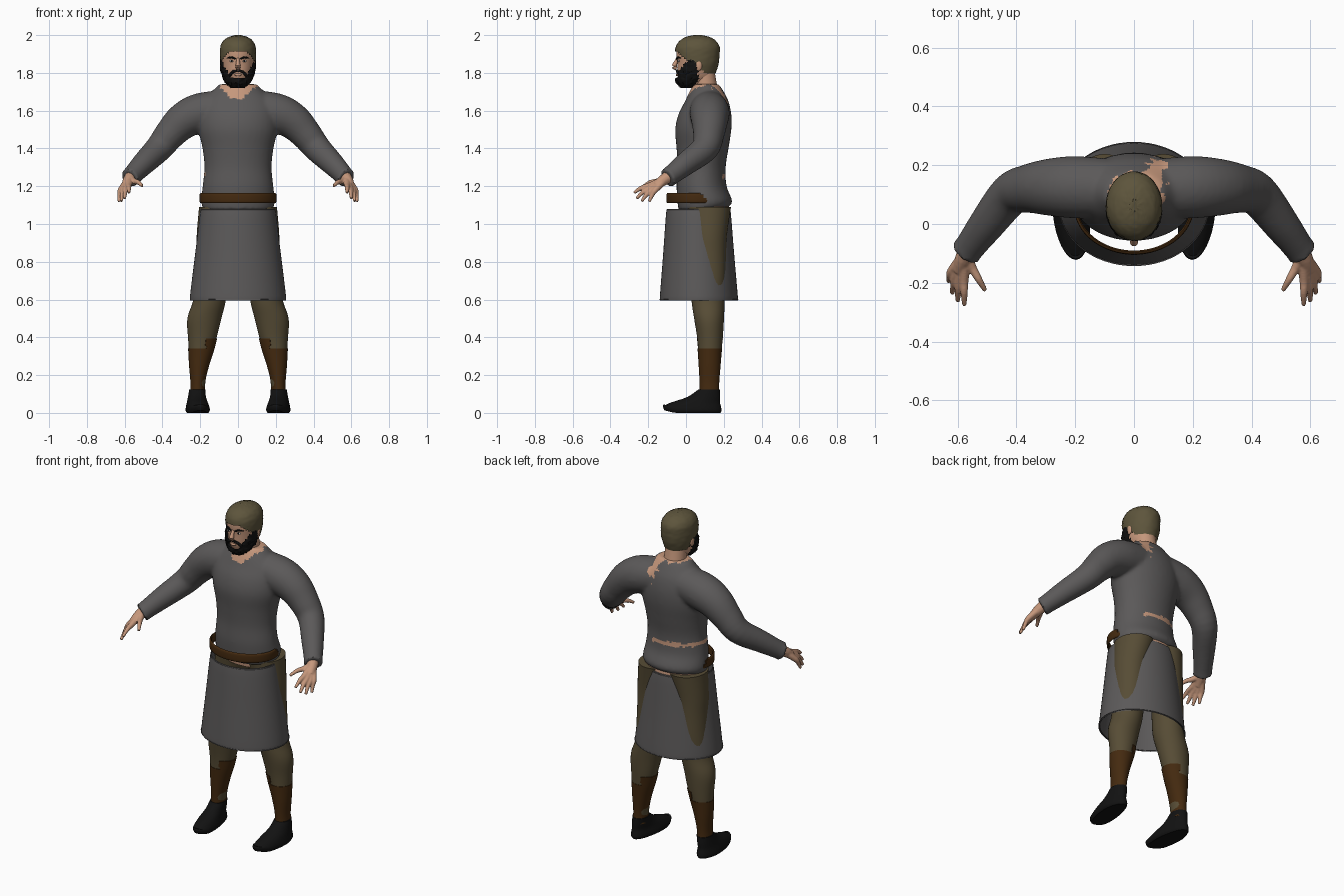
import bpy, bmesh, math, random
from mathutils import Vector, noise

random.seed(4)
cube = bpy.data.objects.get("Cube")
if cube:
    bpy.data.objects.remove(cube)


def material(name, r, g, b):
    m = bpy.data.materials.new(name)
    m.use_nodes = True
    m.diffuse_color = (r, g, b, 1)
    bsdf = next(n for n in m.node_tree.nodes if n.type == 'BSDF_PRINCIPLED')
    bsdf.inputs["Base Color"].default_value = (r, g, b, 1)
    bsdf.inputs["Roughness"].default_value = 0.9
    return m


WOOL = material("grey wool", .105, .1, .1)
SKIN = material("skin", .56, .31, .2)
HAIR = material("olive brown hair", .11, .09, .045)
CLOTH = material("olive trousers", .095, .073, .036)
LEATHER = material("brown leather", .058, .023, .005)
BLACK = material("black", .006, .006, .006)
WHITE = material("eye white", .6, .57, .52)
parts = []


def spline(rows, n):
    """Catmull-Rom through rows of numbers, n steps per span."""
    out = []
    for i in range(len(rows) - 1):
        a, b, c, d = (rows[max(0, min(len(rows) - 1, i + k))] for k in (-1, 0, 1, 2))
        for s in range(n):
            t = s / n
            out.append([q + .5 * t * (r - p + t * (2*p - 5*q + 4*r - u + t * (3*(q - r) + u - p)))
                        for p, q, r, u in zip(a, b, c, d)])
    return out + [list(rows[-1])]


def circle(n):
    return [(math.cos(2 * math.pi * k / n), math.sin(2 * math.pi * k / n)) for k in range(n)]


def loft(rows, n=40, steps=4, side=1):
    """Level ellipses from rows of z, centre x, centre y, radius x, radius y."""
    return [[Vector((side * (cx + rx * c), cy + ry * s, z)) for c, s in circle(n)]
            for z, cx, cy, rx, ry in spline(rows, steps)]


def limb(rows, n=16, steps=4, side=1):
    """Round rings across a path from rows of x, y, z, radius."""
    pts = spline(rows, steps)
    pos = [Vector((side * p[0], p[1], p[2])) for p in pts]
    rings = []
    for i, p in enumerate(pos):
        t = (pos[min(i + 1, len(pos) - 1)] - pos[max(i - 1, 0)]).normalized()
        u = t.cross(Vector((0, 0, 1))).normalized()
        v = u.cross(t)
        rings.append([p + pts[i][3] * (u * c + v * s) for c, s in circle(n)])
    return rings


def make(name, tubes, mat, cap=True, keep=None, jitter=0, thick=0, voxel=0, shape=None):
    bm = bmesh.new()
    for rings in tubes:
        vs = [[bm.verts.new(p) for p in r] for r in rings]
        n = len(vs[0])
        for a, b in zip(vs, vs[1:]):
            for k in range(n):
                bm.faces.new((a[k], a[(k + 1) % n], b[(k + 1) % n], b[k]))
        if cap:
            bm.faces.new(vs[0])
            bm.faces.new(vs[-1])
    bmesh.ops.recalc_face_normals(bm, faces=bm.faces)
    if keep:
        drop = [f for f in bm.faces if not keep(f.calc_center_median())]
        bmesh.ops.delete(bm, geom=drop, context='FACES')
    for v in bm.verts:
        if shape:
            shape(v.co)
        v.co += Vector([random.uniform(-jitter, jitter) for _ in range(3)])
    me = bpy.data.meshes.new(name)
    bm.to_mesh(me)
    bm.free()
    o = bpy.data.objects.new(name, me)
    bpy.context.scene.collection.objects.link(o)
    if thick:
        m = o.modifiers.new("Thickness", 'SOLIDIFY')
        m.thickness = thick
        m.offset = -1
    if voxel:
        m = o.modifiers.new("Blend", 'REMESH')
        m.mode = 'VOXEL'
        m.voxel_size = voxel
        m = o.modifiers.new("Soften", 'SMOOTH')
        m.iterations = 6 if voxel > .005 else 2
    if o.modifiers:
        dg = bpy.context.evaluated_depsgraph_get()
        me = bpy.data.meshes.new_from_object(o.evaluated_get(dg))
        o.modifiers.clear()
        o.data = me
    o.data.materials.clear()
    o.data.materials.append(mat)
    parts.append(o)
    return o


def ball(name, loc, size, mat):
    bm = bmesh.new()
    bmesh.ops.create_uvsphere(bm, u_segments=16, v_segments=10, radius=1)
    for v in bm.verts:
        v.co = Vector([a * b for a, b in zip(v.co, size)]) + Vector(loc)
    me = bpy.data.meshes.new(name)
    bm.to_mesh(me)
    bm.free()
    o = bpy.data.objects.new(name, me)
    bpy.context.scene.collection.objects.link(o)
    me.materials.append(mat)
    parts.append(o)


# Tunic: body and sleeves blended into one surface
profile = [(1.075, -.04, .20, .18), (1.115, -.045, .245, .195), (1.2, -.05, .215, .187),
           (1.3, -.045, .21, .178), (1.4, -.05, .225, .188), (1.5, -.057, .24, .21),
           (1.58, -.04, .24, .21), (1.65, -.005, .225, .19), (1.7, .018, .2, .14), (1.74, .04, .175, .1)]
body = [(z, 0, (f + b) / 2, w, (b - f) / 2) for z, f, b, w in profile]
sleeve = [(.06, .12, 1.61, .1), (.2, .125, 1.587, .106), (.29, .125, 1.545, .097), (.36, .12, 1.475, .083),
          (.42, .1, 1.4, .073), (.5, 0, 1.32, .062), (.56, -.08, 1.257, .052), (.575, -.1, 1.243, .055)]
tunic = make("tunic", [loft(body)] + [limb(sleeve, 24, side=s) for s in (1, -1)], WOOL, voxel=.01)
tunic.data.materials.append(SKIN)
for f in tunic.data.polygons:
    c = f.center
    rag = noise.noise(c * 35)
    neck = c.z > 1.66 and math.hypot(c.x / .095, (c.y - .09) / .088) < 1 + .2 * rag
    hole = c.z > 1.6 and math.hypot((c.x - .08) / .035, (c.y - .165) / .05) < 1 + .9 * rag
    slit = c.y > .05 and -.2 < c.x < .09 and abs(c.z - 1.255 + .06 * c.x) < .011 + .008 * rag
    f.material_index = int(neck or hole or slit)

# Waist, belt and open skirt
make("bare_waist", [loft([(1.04, 0, .12, .178, .113), (1.13, 0, .11, .178, .113)])], SKIN)
make("belt", [loft([(1.11, 0, .06, .195, .155), (1.118, 0, .06, .203, .163),
                    (1.157, 0, .06, .203, .163), (1.165, 0, .06, .195, .155)], 64)],
     LEATHER, cap=False, thick=.012, keep=lambda c: c.y < .1 - (c.z - 1.14))
make("skirt", [loft([(1.07, 0, .066, .192, .163), (1.06, 0, .066, .2, .171), (.84, 0, .067, .227, .188),
                     (.62, 0, .068, .254, .206), (.6, 0, .068, .252, .205)], 64)],
     WOOL, cap=False, thick=.006)

# Legs, boots and shoes
leg = [(1.09, .1, .12, .106, .118), (.95, .125, .118, .093, .1), (.85, .133, .118, .087, .095),
       (.72, .14, .12, .085, .092), (.6, .15, .117, .086, .088), (.5, .178, .122, .09, .079),
       (.39, .19, .127, .074, .067), (.25, .207, .125, .048, .056), (.1, .215, .123, .035, .048)]
boot = [(.41, .187, .127, .08, .073), (.34, .194, .126, .07, .065),
        (.25, .206, .125, .053, .058), (.16, .213, .124, .039, .052), (.09, .215, .124, .04, .052)]
shoe = [(0, .22, .034, .054, .148), (.012, .22, .034, .062, .154), (.03, .22, .034, .061, .152),
        (.055, .22, .052, .054, .128), (.085, .218, .095, .047, .086), (.125, .215, .123, .043, .056)]


def toe_in(co):
    """Swing the toe towards the middle and lift its tip."""
    front = max(0, .1 - co.y)
    co.x -= math.copysign(.1 * front, co.x)
    co.z += .25 * max(0, front - .16) * (1 if co.z < .03 else .3)


for s, tag in ((1, "left"), (-1, "right")):
    make(tag + "_trouser_leg", [loft(leg, side=s)], CLOTH)
    make(tag + "_boot", [loft(boot, 48, 6, s)], LEATHER, cap=False, thick=.004,
         keep=lambda c: c.z < .345 + (.045 if abs(c.x) < .17 else 0))
    make(tag + "_shoe", [loft(shoe, 32, 3, s)], BLACK, shape=toe_in)

# Hands: every finger runs from the wrist to its tip
fingers = [((.55, -.15, 1.226), (.506, -.226, 1.2)), ((.578, -.19, 1.205), (.577, -.276, 1.165)),
           ((.594, -.188, 1.192), (.6, -.262, 1.135)), ((.608, -.176, 1.183), (.618, -.235, 1.12)),
           ((.62, -.16, 1.182), (.631, -.195, 1.118))]
for s, tag in ((1, "left"), (-1, "right")):
    tubes = [limb([(.558, -.075, 1.262, .034), (.58, -.12, 1.232, .03), (.595, -.16, 1.203, .022)], 12, 3, s)]
    for k, t in fingers:
        mid = [(a + b) / 2 for a, b in zip(k, t)]
        mid[2] += .008
        tubes.append(limb([(.574, -.105, 1.242, .022), (*k, .016), (*mid, .0125), (*t, .008)], 10, 3, s))
    make(tag + "_hand", tubes, SKIN, voxel=.0045)

# Head and neck
skull = [(1.735, 0, .04, .045, .06), (1.77, 0, .05, .065, .088), (1.8, 0, .053, .076, .098),
         (1.85, 0, .06, .085, .106), (1.9, 0, .06, .088, .11), (1.94, 0, .062, .084, .106),
         (1.97, 0, .062, .066, .083), (1.99, 0, .062, .03, .04)]
make("neck", [loft([(1.62, 0, .125, .075, .065), (1.72, 0, .105, .063, .062), (1.82, 0, .085, .06, .065)])], SKIN)
make("head", [loft(skull)], SKIN)


def hairline(c):
    if c.y < .05:
        return c.z > 1.915 - 1.2 * max(0, abs(c.x) - .045)
    return c.z > 1.8 + .9 * max(0, .1 - c.y)


cap_rows = [(z + .004, cx, cy, rx + .008, ry + .008) for z, cx, cy, rx, ry in skull[2:-1]]
cap_rows += [(1.991, 0, .062, .045, .058), (2.0, 0, .062, .012, .016)]
make("hair", [loft([(1.785, 0, .055, .07, .094)] + cap_rows, 48, 5)], HAIR, keep=hairline, jitter=.0012)
make("beard", [loft([(1.722, 0, .005, .035, .035), (1.75, 0, .018, .068, .07), (1.79, 0, .035, .085, .094),
                     (1.83, 0, .045, .093, .104), (1.87, 0, .05, .093, .106)], 48, 5)], BLACK, jitter=.004,
     keep=lambda c: c.y < .065 and c.z < 1.776 + 2 * max(0, abs(c.x) - .042))

# Face
make("nose", [limb([(0, -.045, 1.875, .008), (0, -.057, 1.85, .011), (0, -.062, 1.833, .014),
                    (0, -.05, 1.823, .009)], 12)], SKIN)
ball("lips", (0, -.047, 1.79), (.02, .007, .007), SKIN)
for s, tag in ((1, "left"), (-1, "right")):
    ball(tag + "_eye", (s * .033, -.0385, 1.863), (.013, .005, .006), WHITE)
    ball(tag + "_pupil", (s * .033, -.042, 1.863), (.005, .003, .0055), BLACK)
    ball(tag + "_ear", (s * .087, .067, 1.84), (.009, .018, .03), SKIN)
    make(tag + "_brow", [limb([(.012, -.049, 1.873, .004), (.035, -.044, 1.882, .006),
                               (.058, -.028, 1.878, .003)], 8, side=s)], BLACK)
    make(tag + "_moustache", [limb([(.002, -.048, 1.812, .006), (.025, -.045, 1.806, .008),
                                    (.046, -.03, 1.784, .008)], 8, side=s)], BLACK, jitter=.001)

bpy.ops.object.select_all(action='DESELECT')
for o in parts:
    o.select_set(True)
bpy.context.view_layer.objects.active = parts[0]
bpy.ops.object.shade_smooth_by_angle(angle=math.radians(40))
